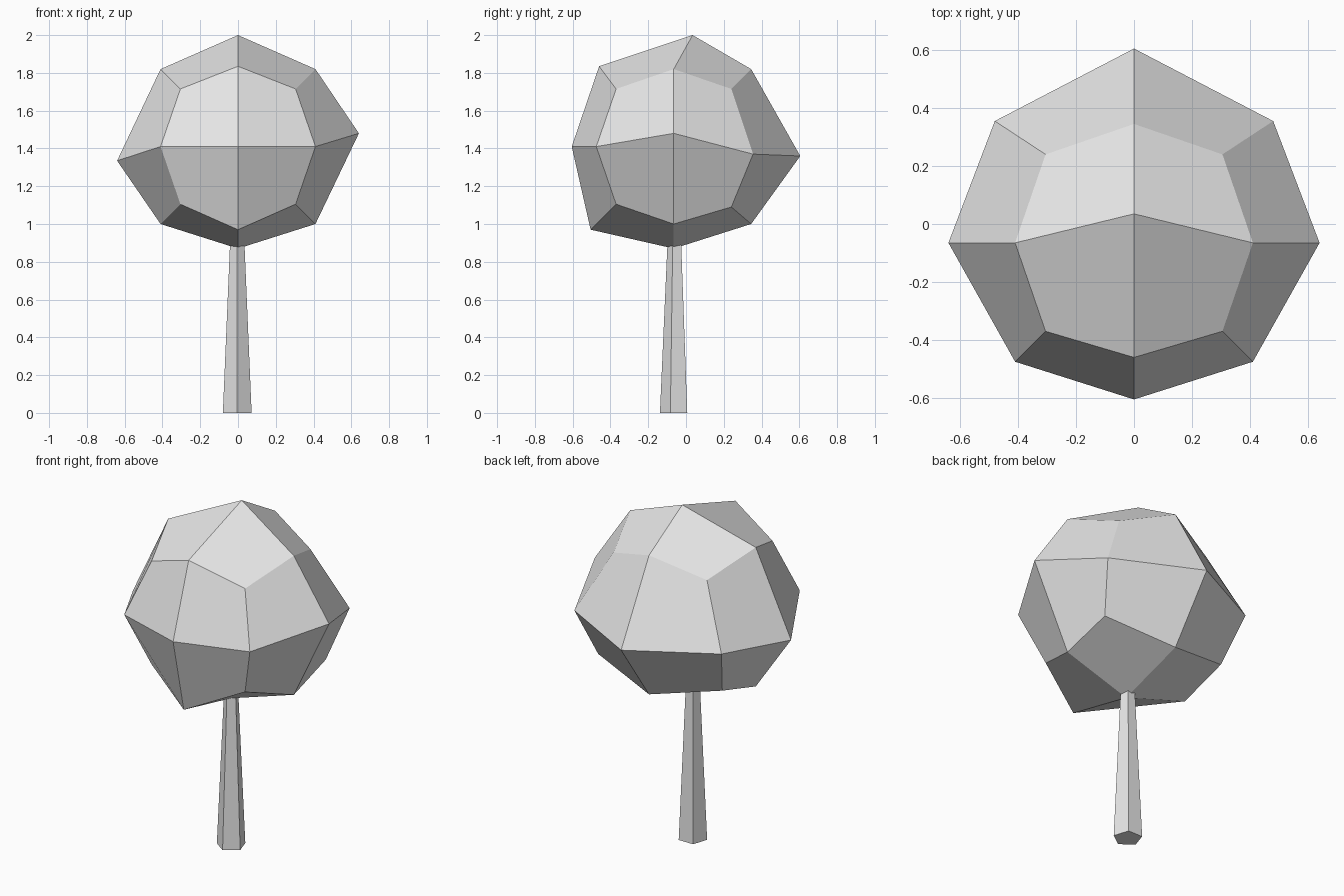
import bpy
import bmesh
from math import cos, sin, tau
from mathutils import Vector

if "Cube" in bpy.data.objects:
    bpy.data.objects.remove(bpy.data.objects["Cube"], do_unlink=True)

# One plain grey for the whole tree
GREY = (0.8, 0.8, 0.8, 1)
grey = bpy.data.materials.new("light_grey")
grey.use_nodes = True
grey.diffuse_color = GREY
grey.node_tree.nodes["Principled BSDF"].inputs["Base Color"].default_value = GREY


def make_object(name, bm):
    bmesh.ops.recalc_face_normals(bm, faces=bm.faces[:])
    mesh = bpy.data.meshes.new(name)
    bm.to_mesh(mesh)
    bm.free()
    mesh.materials.append(grey)
    obj = bpy.data.objects.new(name, mesh)
    bpy.context.collection.objects.link(obj)


# Crown: a once-divided cube rounded to a ball, with some points pulled out
CENTRE = Vector((0, -0.065, 1.41))
REACH = {1: 0.54, 2: 0.41, 3: 0.305}  # face centres, edge middles, corners
PULL = {
    (0, 0, 1): (0, 0.1, 0.05),
    (1, 0, 0): (0.1, 0, 0.07),
    (-1, 0, 0): (-0.1, 0, -0.075),
    (0, 1, 0): (0, 0.13, -0.05),
    (0, -1, 1): (0, 0.015, 0.015),
    (0, -1, -1): (0, -0.03, -0.03),
}
for side in (-1, 1):
    PULL[(side, 1, 0)] = (side * 0.07, 0.01, -0.04)
    PULL[(side, 1, -1)] = (side * 0.1, 0, -0.015)

bm = bmesh.new()
bmesh.ops.create_cube(bm, size=2)
bmesh.ops.subdivide_edges(bm, edges=bm.edges[:], cuts=1, use_grid_fill=True)
for v in bm.verts:
    key = tuple(round(c) for c in v.co)
    reach = REACH[sum(abs(c) for c in key)]
    v.co = CENTRE + Vector(key) * reach + Vector(PULL.get(key, (0, 0, 0)))
make_object("crown", bm)

# Trunk: tapered five-sided post with one corner facing the front
SIDES = 5


def trunk_ring(bm, radius, z):
    angles = [tau * i / SIDES for i in range(SIDES)]
    return [bm.verts.new((-0.004 + radius * sin(a), -0.058 - radius * cos(a), z)) for a in angles]


bm = bmesh.new()
base = trunk_ring(bm, 0.08, 0)
top = trunk_ring(bm, 0.04, 0.9)
bm.faces.new(base)
bm.faces.new(top)
for i in range(SIDES):
    j = (i + 1) % SIDES
    bm.faces.new((base[i], base[j], top[j], top[i]))
make_object("trunk", bm)
